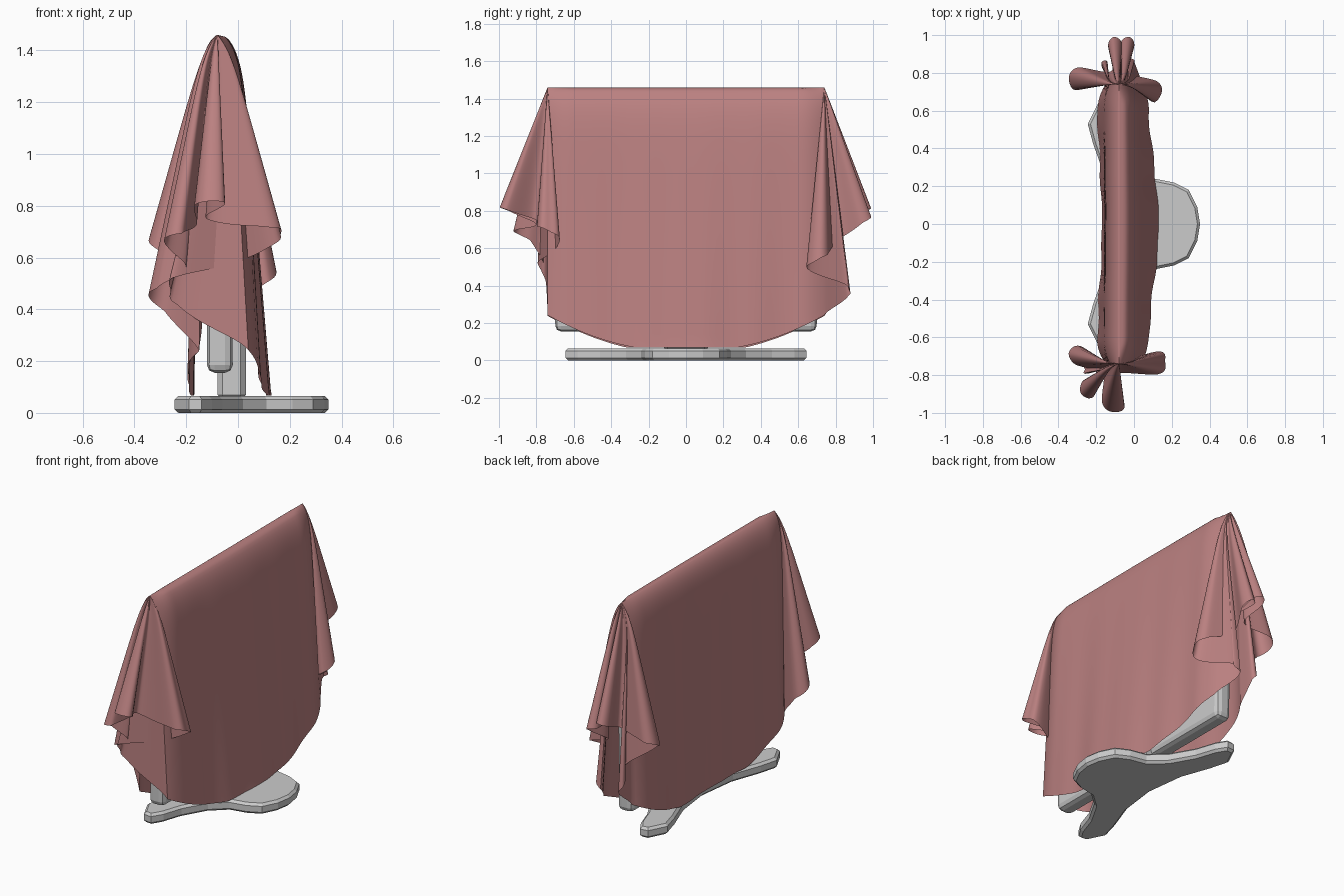
import bpy, bmesh, math

if "Cube" in bpy.data.objects:
    bpy.data.objects.remove(bpy.data.objects["Cube"])

XC, YE, ZT, R = -0.08, 0.74, 1.46, 1.43   # ridge x, ridge end, ridge height, cloth radius


def finish(name, bm, angle=None):
    bmesh.ops.recalc_face_normals(bm, faces=bm.faces)
    me = bpy.data.meshes.new(name)
    bm.to_mesh(me)
    bm.free()
    ob = bpy.data.objects.new(name, me)
    bpy.context.collection.objects.link(ob)
    if angle:
        bpy.ops.object.select_all(action='DESELECT')
        ob.select_set(True)
        bpy.context.view_layer.objects.active = ob
        bpy.ops.object.shade_smooth_by_angle(angle=math.radians(angle))
    return ob


def box(name, lo, hi, bevel, segs, top=1.0, bottom=1.0):
    """Bevelled box; top narrows the upper end in x, bottom narrows the lower end in y."""
    bm = bmesh.new()
    bmesh.ops.create_cube(bm, size=1)
    for v in bm.verts:
        up = v.co.z > 0
        v.co = [(a + b) / 2 + c * (b - a) for a, b, c in zip(lo, hi, v.co)]
        if up:
            v.co.x = XC + (v.co.x - XC) * top
        else:
            v.co.y *= bottom
    bmesh.ops.bevel(bm, geom=bm.edges[:], offset=bevel, segments=segs, profile=0.5, affect='EDGES')
    return finish(name, bm)


# Fold keys for each hanging end: (fan angle, rim x, rim distance beyond the ridge end, lobe half width)
FOLDS_NEAR = [(90, .04, 0, 0), (71, -.26, .03, -.02), (45, .165, -.01, .06), (21, -.12, .06, 0),
              (-6, -.115, .255, .06), (-30, -.16, .06, 0), (-48, -.28, .16, .05),
              (-60, -.20, .04, 0), (-75, -.345, -.06, .05), (-90, -.15, 0, 0)]
FOLDS_FAR = [(90, .04, 0, 0), (79, .0, .13, -.03), (66, .145, -.05, .055), (48, -.04, .07, 0),
             (30, -.025, .25, .037), (11, -.065, .10, 0), (-9, -.105, .25, .037),
             (-28, -.12, .07, 0), (-50, -.345, .03, .06), (-66, -.15, .06, 0),
             (-78, -.17, .12, -.02), (-90, -.15, 0, 0)]


def rounded(keys):
    """Widen each fold tip into a round lobe."""
    out = []
    for i, (p, x, o, w) in enumerate(keys):
        if not w:
            out.append((p, x, o))
            continue
        ux, uo = x - XC, o - 0.02
        n = math.hypot(ux, uo)
        vx, vo = -uo / n * w, ux / n * w
        da, db = 0.25 * (keys[i - 1][0] - p), 0.25 * (p - keys[i + 1][0])
        bx, bo = x - 0.17 * ux, o - 0.17 * uo
        out += [(p + da, bx - vx, bo - vo), (p, x, o), (p - db, bx + vx, bo + vo)]
    return out


def spline(keys, phi):
    i = 0
    while i < len(keys) - 2 and phi < keys[i + 1][0]:
        i += 1
    p = [keys[max(0, min(len(keys) - 1, k))] for k in (i - 1, i, i + 1, i + 2)]
    t = (p[1][0] - phi) / (p[1][0] - p[2][0])
    return [0.5 * (2 * p[1][c] + (p[2][c] - p[0][c]) * t
                   + (2 * p[0][c] - 5 * p[1][c] + 4 * p[2][c] - p[3][c]) * t * t
                   + (3 * p[1][c] - p[0][c] - 3 * p[2][c] + p[3][c]) * t ** 3) for c in (1, 2)]


def drape(r, rim, x_rim, bulge, out):
    """Height and sideways offsets of a cloth point at distance r from the ridge."""
    f = r / rim
    dx = bulge * (1 - math.exp(-r / 0.08)) + (x_rim - XC - bulge) * f
    dy = out * f
    h = math.hypot(dx, dy)
    if h > 0.97 * r:
        k = 0.97 * r / max(h, 1e-9)
        dx, dy, h = dx * k, dy * k, 0.97 * r
    return dx, dy, max(0.068, ZT - math.sqrt(r * r - h * h))


def sheet_point(y, side, f):
    rim = math.sqrt(R * R - y * y)
    e = abs(y) / YE
    mid = (1 - e * e * (3 - 2 * e)) ** 1.2
    q = max(0, (e - 0.82) / 0.18) ** 2          # gathering towards the ridge ends
    if side > 0:
        x_rim, bulge = 0.075 + 0.055 * mid - 0.035 * q, 0.09 - 0.04 * q
    else:
        x_rim, bulge = -0.195 + 0.025 * mid + 0.045 * q, -0.07 + 0.02 * q
    dx, _, z = drape(f * rim, rim, x_rim, bulge, 0)
    dx += 0.005 * math.sin(y * 21) * f * e * (1 - e) * 4
    return XC + dx, y, z


def fan_point(keys, end, phi, f):
    c, s = math.cos(math.radians(phi)), math.sin(math.radians(phi))
    rim = -YE * c + math.sqrt(R * R - (YE * s) ** 2)
    x, o = spline(keys, phi)
    dx, dy, z = drape(f * rim, rim, x, 0.05 * s, o)
    return XC + dx, end * (YE + dy), z


# Cloth: round sheet draped over the ridge, two flat sides and two folded ends
ROWS, NS, NF = 44, 72, 200
near, far = rounded(FOLDS_NEAR), rounded(FOLDS_FAR)
columns = []
for i in range(NS):
    columns.append(lambda f, y=YE * (2 * i / NS - 1): sheet_point(y, 1, f))
for i in range(NF):
    columns.append(lambda f, p=90 - 180 * i / NF: fan_point(far, 1, p, f))
for i in range(NS):
    columns.append(lambda f, y=YE * (1 - 2 * i / NS): sheet_point(y, -1, f))
for i in range(NF):
    columns.append(lambda f, p=180 * i / NF - 90: fan_point(near, -1, p, f))
bm = bmesh.new()
grid = [[bm.verts.new(col((j / ROWS) ** 1.4)) for j in range(ROWS + 1)] for col in columns]
for i, a in enumerate(grid):
    b = grid[(i + 1) % len(grid)]
    for j in range(ROWS):
        bm.faces.new((a[j], b[j], b[j + 1], a[j + 1]))
bmesh.ops.remove_doubles(bm, verts=bm.verts[:], dist=0.0005)
cloth = finish("cloth", bm, 60)
mat = bpy.data.materials.new("cloth_pink")
mat.diffuse_color = (0.50, 0.22, 0.22, 1)
mat.use_nodes = True
mat.node_tree.nodes["Principled BSDF"].inputs["Base Color"].default_value = mat.diffuse_color
cloth.data.materials.append(mat)

# Covered panel and its neck
box("panel", (-0.12, -0.72, 0.155), (-0.02, 0.72, 1.42), 0.03, 2, top=0.85, bottom=0.97)
box("neck", (-0.08, -0.12, 0.05), (0.03, 0.12, 0.36), 0.02, 1)

# Three-lobed foot, half outline mirrored in y
half = [(.35, 0), (.335, .09), (.29, .18), (.21, .22), (.11, .24), (.02, .32), (-.06, .46),
        (-.10, .58), (-.14, .645), (-.19, .64), (-.245, .53), (-.215, .42), (-.15, .24), (-.12, 0)]
outline = half + [(x, -y) for x, y in half[-2:0:-1]]
bm = bmesh.new()
face = bm.faces.new([bm.verts.new((x, y, 0)) for x, y in outline])
top = bmesh.ops.extrude_face_region(bm, geom=[face])
tv = [g for g in top['geom'] if isinstance(g, bmesh.types.BMVert)]
bmesh.ops.translate(bm, verts=tv, vec=(0, 0, 0.065))
rim_edges = [e for e in bm.edges if abs(e.verts[0].co.z - e.verts[1].co.z) < 1e-5]
bmesh.ops.bevel(bm, geom=rim_edges, offset=0.014, segments=1, affect='EDGES')
finish("foot", bm)
